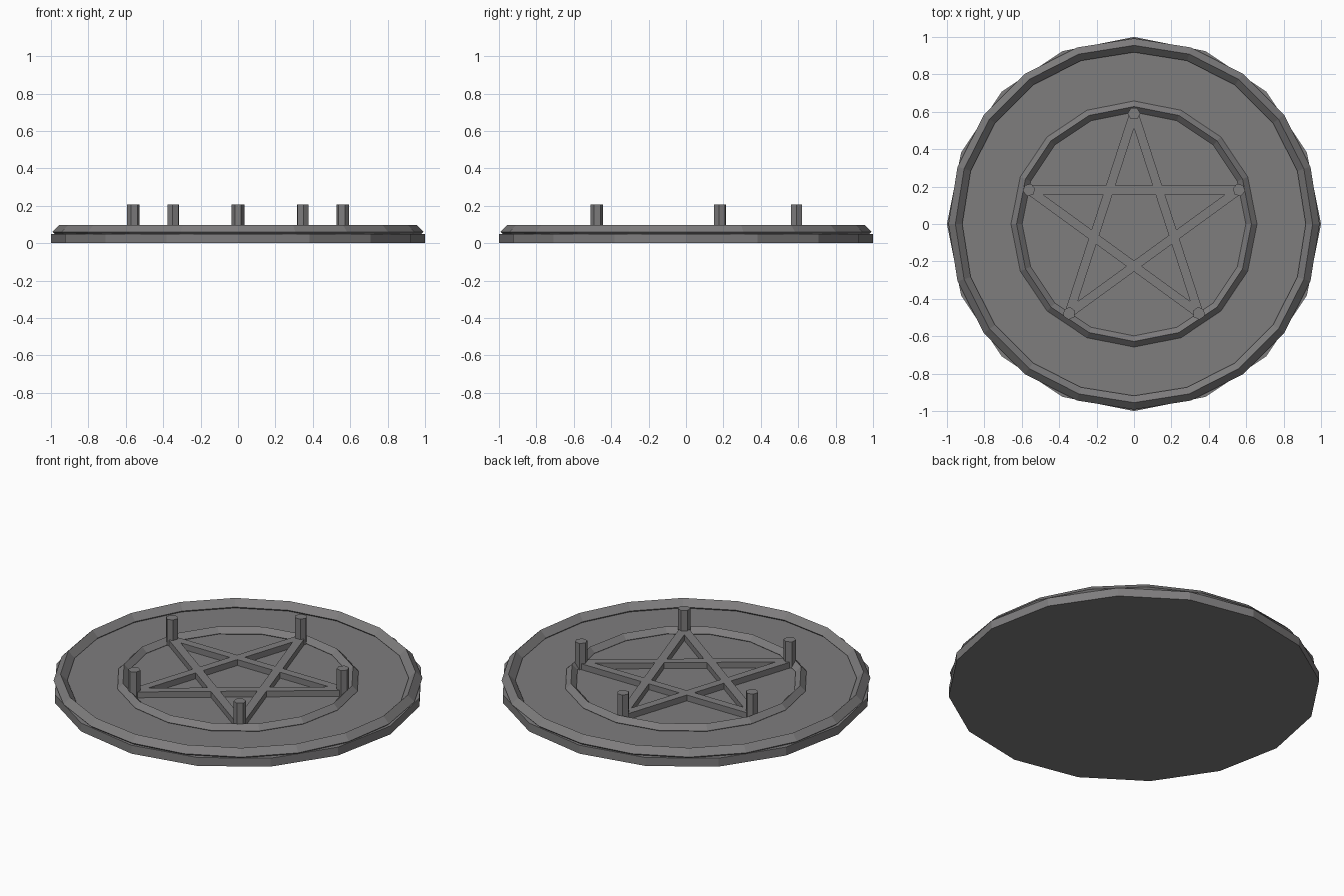
import bpy, bmesh
from math import sin, cos, pi, radians
from mathutils import Matrix, Vector

cube = bpy.data.objects.get("Cube")
if cube:
    bpy.data.objects.remove(cube, do_unlink=True)


def material(name, rgb):
    m = bpy.data.materials.new(name)
    m.use_nodes = True
    m.diffuse_color = (*rgb, 1)
    m.node_tree.nodes["Principled BSDF"].inputs["Base Color"].default_value = (*rgb, 1)
    return m


stone = material("stone grey", (0.21, 0.205, 0.208))


def finish(name, bm):
    bmesh.ops.recalc_face_normals(bm, faces=bm.faces)
    mesh = bpy.data.meshes.new(name)
    bm.to_mesh(mesh)
    bm.free()
    mesh.materials.append(stone)
    obj = bpy.data.objects.new(name, mesh)
    bpy.context.collection.objects.link(obj)
    return obj


def prism(name, sides, radius, z0, z1, centre=(0, 0), turn=0.0):
    bm = bmesh.new()
    place = (Matrix.Translation((*centre, (z0 + z1) / 2))
             @ Matrix.Rotation(turn, 4, 'Z'))
    bmesh.ops.create_cone(bm, cap_ends=True, segments=sides, radius1=radius,
                          radius2=radius, depth=z1 - z0, matrix=place)
    return finish(name, bm)


def diamond_ring(name, sides, major, minor, z):
    """Torus with a four-sided section."""
    bm = bmesh.new()
    loops = []
    for i in range(sides):
        a = 2 * pi * i / sides
        loops.append([bm.verts.new(((major + minor * cos(b)) * cos(a),
                                    (major + minor * cos(b)) * sin(a),
                                    z + minor * sin(b)))
                      for b in (k * pi / 2 for k in range(4))])
    for i in range(sides):
        p, q = loops[i], loops[(i + 1) % sides]
        for k in range(4):
            n = (k + 1) % 4
            bm.faces.new((p[k], q[k], q[n], p[n]))
    return finish(name, bm)


# Base slab and the two raised rims
DECK = 0.05
prism("base_disc", 16, 1.0, 0, DECK)
diamond_ring("outer_rim", 20, 0.955, 0.037, 0.06)
diamond_ring("inner_rim", 16, 0.628, 0.03, 0.055)

# Star points, starting at the back
TIP = 0.59
angles = [radians(90 + 72 * i) for i in range(5)]
tips = [Vector((TIP * cos(a), TIP * sin(a))) for a in angles]

# Five crossing bars of the star
bm = bmesh.new()
for i in range(5):
    a, b = tips[i], tips[(i + 2) % 5]
    d = b - a
    mid = (a + b) / 2
    turn = Matrix.Rotation(Vector((1, 0)).angle_signed(d) * -1, 4, 'Z')
    place = (Matrix.Translation((mid.x, mid.y, 0.065)) @ turn
             @ Matrix.Diagonal((d.length, 0.048, 0.04, 1)))
    bmesh.ops.create_cube(bm, size=1, matrix=place)
finish("star_bars", bm)

# Hexagonal post on each star point
for i, (a, p) in enumerate(zip(angles, tips)):
    prism(f"post_{i + 1}", 6, 0.034, DECK - 0.01, 0.206, centre=p, turn=a)
